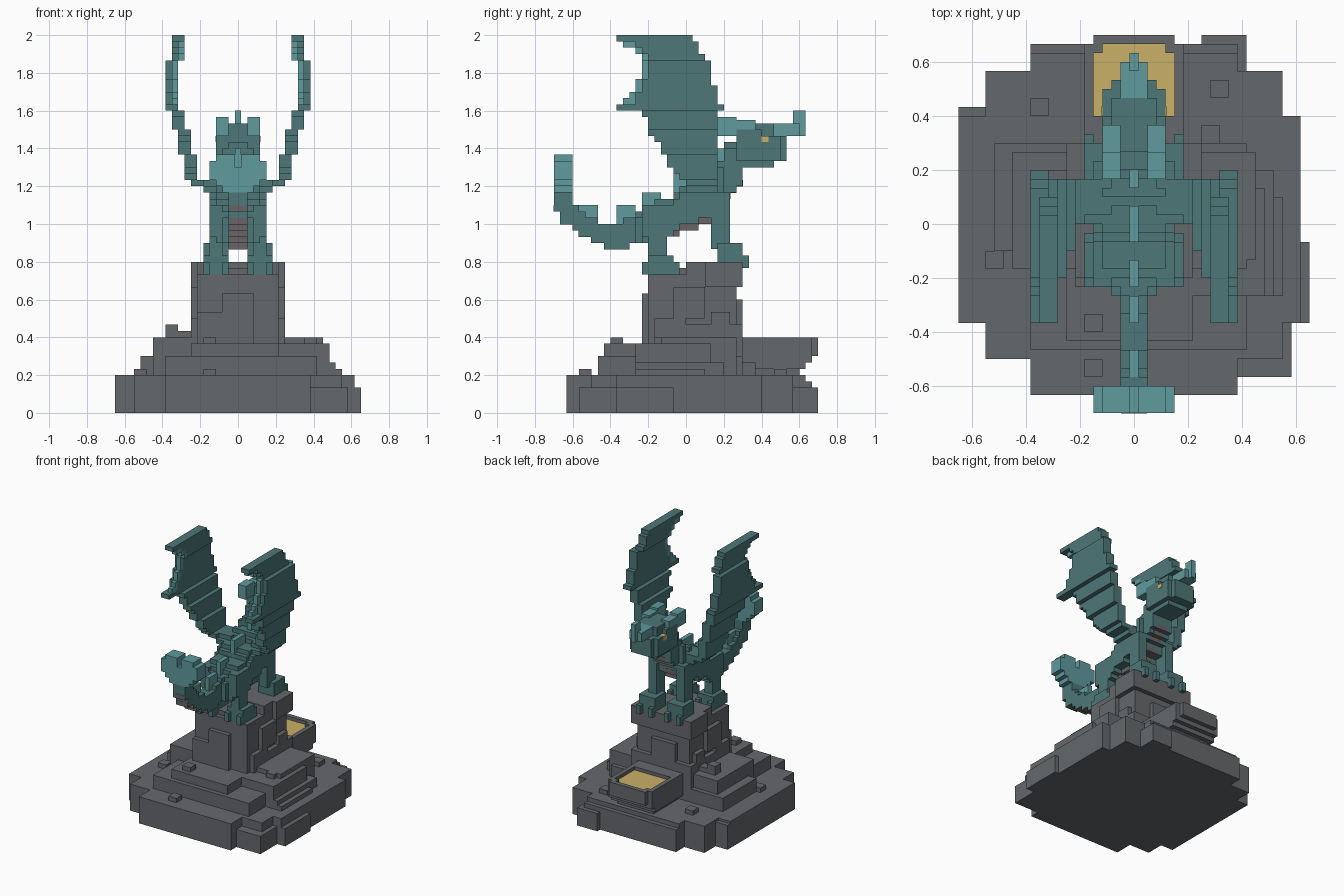
import bpy, bmesh
from mathutils import Vector

cube = bpy.data.objects.get("Cube")
if cube:
    bpy.data.objects.remove(cube, do_unlink=True)

UNIT = 1 / 30  # edge of one cubic cell


def make_material(name, red, green, blue):
    mat = bpy.data.materials.new(name)
    color = (red, green, blue, 1)
    mat.diffuse_color = color
    mat.use_nodes = True
    mat.node_tree.nodes["Principled BSDF"].inputs["Base Color"].default_value = color
    return mat


materials = [
    make_material("grey_stone", .13, .138, .15),
    make_material("dark_teal", .075, .184, .187),
    make_material("light_teal", .115, .325, .34),
    make_material("gold", .59, .44, .135),
    make_material("belly_grey", .144, .13, .136),
]
STONE, TEAL, LIGHT, GOLD, BELLY = range(len(materials))
meshes = {}


def block(part, mat, x, y, z, mirror=False):
    """Add a box; x counts whole cells around the middle one, y and z are edges."""
    bm = meshes.setdefault(part, bmesh.new())
    spans = [(x[0] - .5, x[1] + .5)]
    if mirror:
        spans.append((-x[1] - .5, -x[0] + .5))
    for left, right in spans:
        low = Vector((left, y[0], z[0])) * UNIT
        high = Vector((right, y[1], z[1])) * UNIT
        verts = bmesh.ops.create_cube(bm, size=1)["verts"]
        for v in verts:
            v.co = [(low[i] + high[i]) / 2 + v.co[i] * (high[i] - low[i]) for i in range(3)]
        for face in {f for v in verts for f in v.link_faces}:
            face.material_index = mat


def sample(points, t):
    """Linear lookup in a short profile, rounded to whole cells."""
    for (a, p), (b, q) in zip(points, points[1:]):
        if a <= t <= b:
            return round(p + (q - p) * (t - a) / (b - a))
    return points[-1][1]


# Stepped rock base
block("base_slab", STONE, x=(-19, 18), y=(-11, 12), z=(0, 6))
block("base_slab", STONE, x=(-19, -10), y=(0, 13), z=(0, 5.5))
block("base_slab", STONE, x=(-16, 16), y=(-15, 17), z=(0, 6))
block("base_slab", STONE, x=(-11, 11), y=(-19, 19), z=(0, 6))
block("base_slab", STONE, x=(-11, 11), y=(18, 20), z=(0, 5))
block("base_slab", STONE, x=(5, 17), y=(-17, -4), z=(0, 4))
block("base_slab", STONE, x=(10, 19), y=(-11, -2), z=(0, 4))
block("base_slab", STONE, x=(8, 12), y=(14, 21), z=(0, 4))
block("middle_ledge", STONE, x=(-11, 12), y=(-14, 9), z=(6, 9))
block("middle_ledge", STONE, x=(-15, -9), y=(-3, 9), z=(6, 9))
block("middle_ledge", STONE, x=(9, 16), y=(-6, 3), z=(6, 7))
block("middle_ledge", STONE, x=(9, 15), y=(-8, 6), z=(6, 8))
block("upper_ledge", STONE, x=(-13, -6), y=(-5, 8), z=(6, 12))
block("upper_ledge", STONE, x=(6, 14), y=(-8, 4), z=(6, 11))
block("upper_ledge", STONE, x=(4, 13), y=(-4, 8), z=(6, 12))
block("upper_ledge", STONE, x=(-7, 6), y=(-13, -4), z=(6, 11))

# Tower with raised stone plates and a broken cap
block("tower", STONE, x=(-6, 6), y=(-6, 8), z=(6, 22))
block("tower", STONE, x=(-6, 6), y=(0, 9), z=(20, 24))
block("tower", STONE, x=(7, 7), y=(3, 9), z=(20, 24), mirror=True)
block("tower", STONE, x=(-7, 7), y=(-4, 9), z=(6, 14))
block("tower", STONE, x=(-1, 1), y=(-5, 0), z=(22, 23))
block("tower_plate", STONE, x=(-2, 2), y=(-7, -6), z=(10, 19))
block("tower_plate", STONE, x=(-6, -3), y=(-7, -6), z=(10, 16))
block("tower_plate", STONE, x=(7, 7), y=(-2, 3), z=(15, 20), mirror=True)
block("tower_plate", STONE, x=(7, 7), y=(-5, 0), z=(10, 15), mirror=True)
block("tower_plate", STONE, x=(7, 7), y=(4, 7), z=(13, 16), mirror=True)
block("tower_plate", STONE, x=(-3, 2), y=(8, 9), z=(14, 18))

# Loose stones on the ledges
for px, py, top in [(-16, -5, 7), (15, -8, 7), (8, 9, 8), (9, 14, 7), (-5, -12, 12),
                    (-5, -17, 7), (-11, 4, 14), (-9, 4, 13), (11, -5, 12), (-11, 12, 7)]:
    block("loose_stones", STONE, x=(px, px + 1), y=(py, py + 2), z=(top - 2, top))

# Offering basin
block("basin", STONE, x=(-4, 4), y=(8, 18), z=(6, 7))
block("basin", STONE, x=(-5, 5), y=(8, 19), z=(7, 8))
block("basin", STONE, x=(-5, 5), y=(8, 20), z=(8, 11))
block("basin", STONE, x=(-4, 4), y=(20, 21), z=(9, 12))
block("basin", STONE, x=(-5, 5), y=(9, 12), z=(11, 12))
block("basin", STONE, x=(5, 5), y=(12, 20), z=(11, 12), mirror=True)
block("basin", STONE, x=(4, 4), y=(19, 20), z=(11, 12), mirror=True)
block("basin_gold", GOLD, x=(-4, 4), y=(12, 20), z=(11, 11.25))

# Tail, body and neck as one row of slices with a grey strip below
under = [(-21, 32), (-20, 30), (-18, 29), (-17, 28), (-15, 27), (-12, 26), (-8, 27), (-3, 29),
         (3, 31), (5, 32), (9, 38)]
upper = [(-21, 35), (-19, 35), (-18, 33), (-16, 31), (-13, 30), (-9, 31), (-6, 33), (0, 36),
         (4, 38), (6, 43), (9, 44)]
width = [(-21, 1), (-9, 1), (-7, 3), (-4, 4), (3, 4), (6, 2), (9, 2)]
for y in range(-21, 9):
    low, high, half = sample(under, y), sample(upper, y), sample(width, y)
    crown = max(half - 1, 1)
    block("body", TEAL, x=(-half, half), y=(y, y + 1), z=(low, high - 1))
    block("body", TEAL, x=(-crown, crown), y=(y, y + 1), z=(high - 1, high))
    block("belly_strip", BELLY, x=(-.95, .95), y=(y - .05, y + 1.05), z=(low - .05, low + .95))
    if -4 < y < 4:
        block("belly_strip", BELLY, x=(-2, 2), y=(y, y + 1), z=(low - 1, low))

# Back spines
for start, end, top in [(-17, -14, 33), (-11, -8, 33), (-7, -4, 35), (-2, 2, 38), (4, 6, 42)]:
    block("back_spines", LIGHT, x=(0, 0), y=(start, end), z=(top - 4, top))

# Heart-shaped tail fin
fin_rows = [2, 3, 4, 4, 4, 3]
for row, half in enumerate(fin_rows):
    inner = 1 if row > 3 else 0
    z = 35 + row
    block("tail_fin", LIGHT, x=(inner, half), y=(-21, -18), z=(z, z + 1), mirror=True)

# Legs and clawed feet
block("rear_legs", TEAL, x=(3, 4), y=(-7, -2), z=(28, 32), mirror=True)
block("rear_legs", TEAL, x=(3, 4), y=(-7, -3), z=(30, 33), mirror=True)
block("rear_legs", TEAL, x=(3, 4), y=(-6, -3), z=(24, 29), mirror=True)
block("rear_feet", TEAL, x=(2, 5), y=(-6, -2), z=(22, 25), mirror=True)
block("front_legs", TEAL, x=(3, 4), y=(4, 7), z=(26, 35), mirror=True)
block("front_feet", TEAL, x=(2, 5), y=(5, 9), z=(24, 27), mirror=True)
for toe in (2, 5):
    block("rear_feet", TEAL, x=(toe, toe), y=(-7, -1), z=(22, 24), mirror=True)
    block("front_feet", TEAL, x=(toe, toe), y=(8, 10), z=(23, 25), mirror=True)

# Head with horns, nose horn and eyes
block("head", TEAL, x=(-3, 3), y=(8, 15), z=(40, 44))
block("head", TEAL, x=(-3, 3), y=(8, 12), z=(44, 45))
block("head", TEAL, x=(-2, 2), y=(8, 14), z=(39, 46))
block("head", TEAL, x=(-2, 2), y=(14, 16), z=(40, 44))
block("horns", LIGHT, x=(2, 3), y=(5, 8), z=(44, 47), mirror=True)
block("horns", LIGHT, x=(2, 3), y=(7, 11), z=(45, 46.5), mirror=True)
block("nose_horn", LIGHT, x=(-1, 1), y=(14, 18), z=(44, 46))
block("nose_horn", LIGHT, x=(0, 0), y=(17, 19), z=(44, 48))
block("eyes", GOLD, x=(3.1, 3.1), y=(12, 13.1), z=(43, 44), mirror=True)

# Wings: an outer skin with a lighter scalloped rim showing behind it
sheet = [(36, 6), (37, 7), (40, 7), (41, 8), (44, 8), (45, 9), (47, 9), (48, 10), (55, 10), (56, 9), (59, 9)]
trailing = [(36, 0), (38, -2), (41, -4), (45, -6), (47, -7), (48, -11), (51, -8), (53, -7), (56, -7), (59, -11)]
leading = [(36, 5), (49, 5), (54, 4), (58, 2), (59, 1)]
for z in range(36, 60):
    x, back, front = sample(sheet, z), sample(trailing, z), sample(leading, z)
    skin = max(back + 1, -8) if 48 < z < 59 else back
    block("wings", TEAL, x=(x, x + 1), y=(skin, front), z=(z, z + 1), mirror=True)
    if skin > back:
        block("wing_rims", LIGHT, x=(x, x), y=(back, skin), z=(z, z + 1), mirror=True)
block("wing_arms", TEAL, x=(3, 7), y=(1, 5), z=(36, 37), mirror=True)
block("wing_arms", TEAL, x=(3, 5), y=(0, 5), z=(35, 36), mirror=True)
block("wing_claws", TEAL, x=(10, 11), y=(4, 6), z=(48, 49), mirror=True)

# Turn every collected mesh into an object
for part, bm in meshes.items():
    used = sorted({f.material_index for f in bm.faces})
    for face in bm.faces:
        face.material_index = used.index(face.material_index)
    mesh = bpy.data.meshes.new(part)
    bm.to_mesh(mesh)
    bm.free()
    for index in used:
        mesh.materials.append(materials[index])
    bpy.context.collection.objects.link(bpy.data.objects.new(part, mesh))
